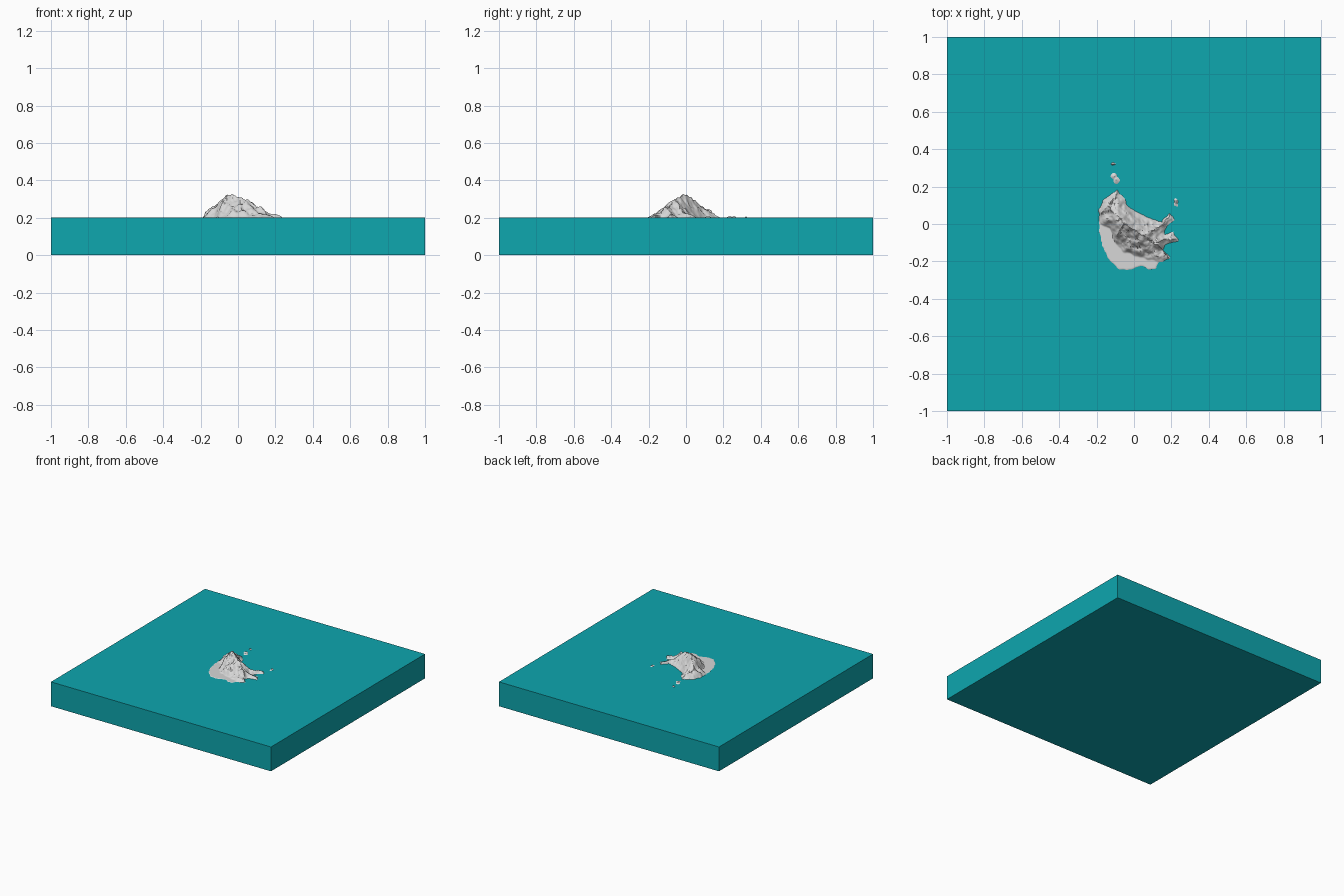
import bpy, bmesh, math
from mathutils import Vector, noise

if "Cube" in bpy.data.objects:
    bpy.data.objects.remove(bpy.data.objects["Cube"])

SEA = 0.2   # height of the water surface


def material(name, rgb):
    m = bpy.data.materials.new(name)
    m.diffuse_color = (*rgb, 1)
    m.use_nodes = True
    m.node_tree.nodes["Principled BSDF"].inputs["Base Color"].default_value = m.diffuse_color
    return m


def add_object(name, bm, mat):
    me = bpy.data.meshes.new(name)
    bm.to_mesh(me)
    bm.free()
    me.materials.append(mat)
    ob = bpy.data.objects.new(name, me)
    bpy.context.collection.objects.link(ob)
    return ob


def seg_dist(p, a, b):
    """Distance from p to segment ab, and the position along it."""
    ab = b - a
    t = max(0, min(1, (p - a).dot(ab) / ab.length_squared))
    return (p - a - ab * t).length, t


def inside_dist(p, poly):
    """Distance to a closed outline, positive inside."""
    d, inside = 9, False
    for a, b in zip(poly, poly[1:] + poly[:1]):
        d = min(d, seg_dist(p, a, b)[0])
        if (a.y > p.y) != (b.y > p.y) and p.x < (b.x - a.x) * (p.y - a.y) / (b.y - a.y) + a.x:
            inside = not inside
    return d if inside else -d


teal = material("water teal", (0.0044, 0.385, 0.43))
grey = material("island grey", (0.68, 0.68, 0.68))

# Square block of water
bm = bmesh.new()
bmesh.ops.create_cube(bm, size=1)
for v in bm.verts:
    v.co = (v.co.x * 2, v.co.y * 2, (v.co.z + 0.5) * SEA)
add_object("water_block", bm, teal)

# Plan outlines of the rock and of the low beach
rock = [Vector(c) for c in [
    (-.19, .07), (-.165, .13), (-.13, .15), (-.09, .185), (-.06, .15), (-.04, .11), (0, .065),
    (.085, .03), (.15, .01), (.19, .062), (.212, .02), (.165, -.025), (.16, -.05), (.21, -.045),
    (.238, -.095), (.165, -.11), (.15, -.14), (.195, -.18), (.13, -.205), (.06, -.19),
    (-.05, -.155), (-.1, -.11), (-.13, -.03), (-.185, .01)]]
beach = [Vector(c) for c in [
    (-.185, .04), (-.187, -.04), (-.17, -.12), (-.135, -.19), (-.09, -.235), (-.04, -.25),
    (.005, -.238), (.035, -.222), (.075, -.245), (.115, -.235), (.14, -.19), (0, -.1), (-.1, .02)]]

# Ridge lines: x, y, height above the water
ridges = [
    [(-.09, .16, .02), (-.14, .095, .057), (-.095, .05, .092), (-.055, 0, .134), (0, -.03, .112),
     (.05, -.06, .097), (.1, -.09, .064), (.15, -.135, .036), (.18, -.175, .01)],
    [(-.178, .055, .03), (-.14, .095, .057)],
    [(-.055, 0, .134), (-.085, -.05, .075)],
    [(.05, -.06, .097), (.12, -.03, .04), (.185, .035, .012)],
    [(.1, -.09, .064), (.17, -.08, .025), (.225, -.085, .01)],
    [(0, -.03, .112), (.02, -.13, .05)],
]
segments = [(Vector(a[:2]), Vector(b[:2]), a[2], b[2])
            for line in ridges for a, b in zip(line, line[1:])]
# Islets: x, y, x radius, y radius
islets = [(-.108, .257, .016, .016), (-.095, .235, .016, .02), (-.11, .322, .011, .008),
          (.225, .117, .012, .024)]


def height(x, y):
    wob = noise.noise_vector(Vector((x * 38, y * 38, 2))) * 0.008
    p = Vector((x + wob.x, y + wob.y))
    h = min(inside_dist(p, beach) * 0.6, 0.002)
    d = inside_dist(p, rock)
    if d > 0:
        top = 0
        for a, b, ha, hb in segments:
            r, t = seg_dist(p, a, b)
            top = max(top, (ha + (hb - ha) * t) * d / (d + r))
        rough = noise.fractal(Vector((x * 28, y * 28, 5)), 0.8, 2.1, 5)
        top += rough * 0.011 * min(1, d / 0.03)
        h = max(h, top, 0.002)
    else:
        h = max(h, d * 0.6)
    for cx, cy, rx, ry in islets:
        h = max(h, 0.01 * (1 - math.hypot((p.x - cx) / rx, (p.y - cy) / ry)))
    return h


# Island terrain, trimmed at the water line
NX, NY, STEP = 96, 130, 0.005
bm = bmesh.new()
grid = []
for j in range(NY):
    row = []
    for i in range(NX):
        x, y = -0.22 + i * STEP, -0.29 + j * STEP
        row.append(bm.verts.new((x, y, SEA + height(x, y))))
    grid.append(row)
for j in range(NY - 1):
    for i in range(NX - 1):
        quad = (grid[j][i], grid[j][i + 1], grid[j + 1][i + 1], grid[j + 1][i])
        if max(v.co.z for v in quad) > SEA:
            bm.faces.new(quad)
bmesh.ops.triangulate(bm, faces=bm.faces[:])
bmesh.ops.bisect_plane(bm, geom=bm.verts[:] + bm.edges[:] + bm.faces[:], plane_co=(0, 0, SEA),
                       plane_no=(0, 0, 1), clear_inner=True)
bmesh.ops.delete(bm, geom=[v for v in bm.verts if not v.link_faces], context='VERTS')
island = add_object("island_terrain", bm, grey)
bpy.context.view_layer.objects.active = island
island.select_set(True)
bpy.ops.object.shade_smooth_by_angle(angle=math.radians(40))
